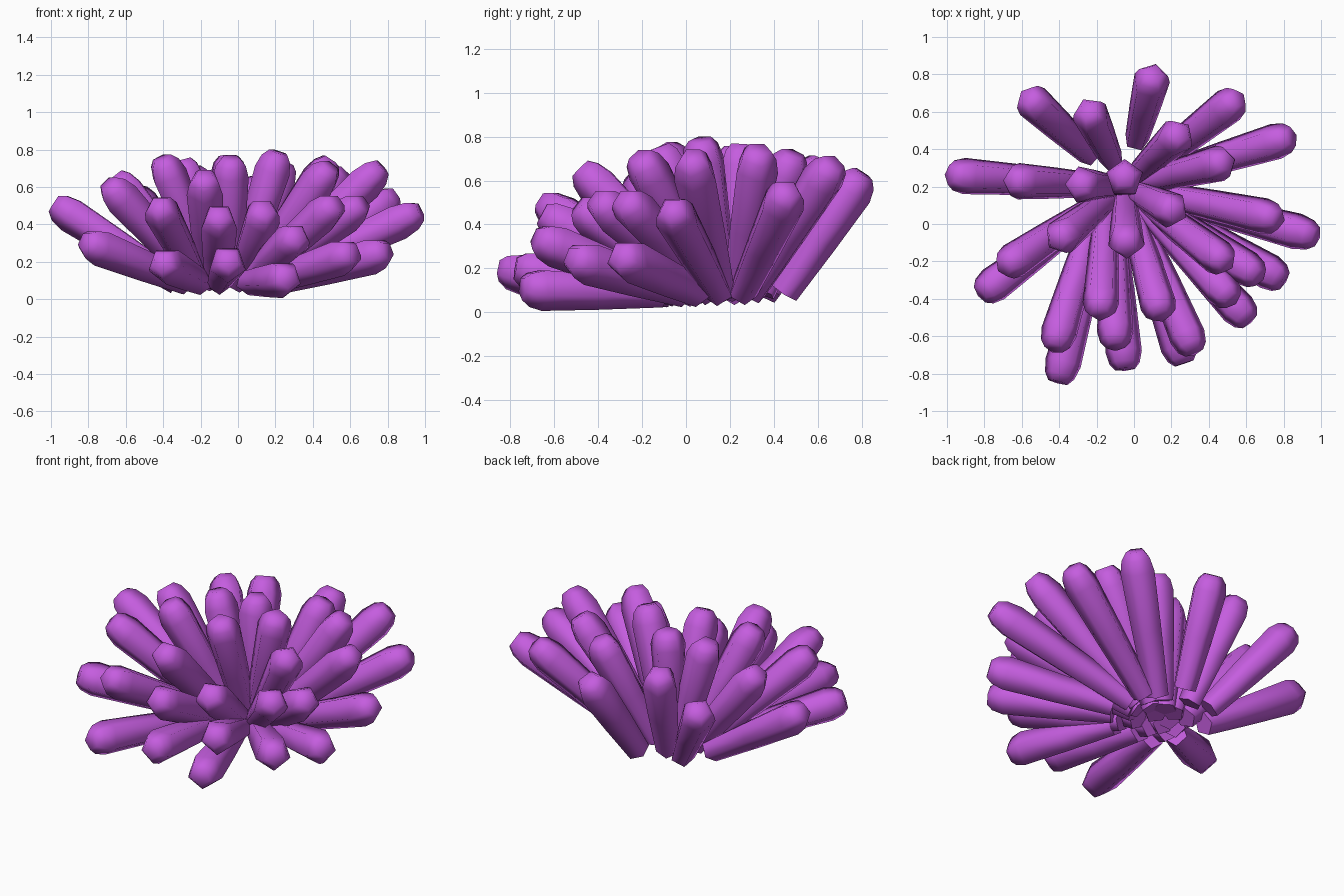
import bpy, bmesh, math
from mathutils import Vector

if "Cube" in bpy.data.objects:
    bpy.data.objects.remove(bpy.data.objects["Cube"])

purple = bpy.data.materials.new("purple")
purple.diffuse_color = (0.56, 0.11, 0.74, 1)
purple.use_nodes = True
purple.node_tree.nodes["Principled BSDF"].inputs["Base Color"].default_value = purple.diffuse_color

CENTRE = Vector((-0.05, 0.20, 0.08))   # where all stalks converge
SIDES = 5
# tip x, y, z and how far out from the centre (fraction) the root sits
TIPS = [
    (.10, .79, .61, .42), (-.56, .67, .56, .36), (-.24, .60, .67, .36),
    (.54, .66, .66, .22), (.24, .48, .70, .25), (.82, .46, .54, .22),
    (.48, .33, .72, .2), (-.05, .25, .74, .2), (-.96, .26, .50, .3),
    (-.64, .23, .64, .25), (-.29, .21, .72, .25), (-.40, -.08, .73, .25),
    (-.68, -.22, .60, .25), (-.80, -.36, .30, .3), (-.04, -.11, .73, .2),
    (.21, .07, .76, .2), (.75, .03, .69, .2), (.95, -.06, .46, .2),
    (.78, -.29, .25, .3), (.65, -.27, .50, .2), (.51, -.39, .50, .2),
    (.60, -.50, .24, .3), (.14, -.47, .47, .25), (-.18, -.46, .64, .2),
    (-.42, -.64, .49, .25), (-.40, -.82, .19, .3), (-.10, -.63, .44, .25),
    (-.05, -.75, .20, .3), (.31, -.66, .33, .28), (.26, -.72, .11, .33),
    (.48, -.20, .69, .2),
]
# front stalks whose roots sit off the radial line
ROOTS = {23: (-.15, .08), 24: (-.21, .04), 25: (-.20, -.08),
         26: (-.11, .02), 27: (-.10, -.07)}
# stalk profile: fraction of length, radius
PROFILE = [(0, .068), (.45, .088), (.86, .102), (.95, .085), (1, .055)]


def stalk(i, tip, spread):
    """Tapered five-sided stalk with a bevelled blunt tip."""
    root = CENTRE + (tip - CENTRE) * spread
    if i in ROOTS:
        root.x, root.y = ROOTS[i]
    root.z = CENTRE.z + 0.01
    axis = (tip - root).normalized()
    end = tip + axis * 0.027
    rot = axis.to_track_quat('Z', 'Y')
    bm = bmesh.new()
    rings = []
    for t, r in PROFILE:
        c = root.lerp(end, t)
        ring = []
        for k in range(SIDES):
            a = 2 * math.pi * k / SIDES - math.pi / 2   # one edge faces down
            ring.append(bm.verts.new(
                c + rot @ Vector((r * math.cos(a), r * math.sin(a), 0))))
        rings.append(ring)
    for a, b in zip(rings, rings[1:]):
        for k in range(SIDES):
            n = (k + 1) % SIDES
            bm.faces.new((a[k], a[n], b[n], b[k]))
    bm.faces.new(rings[0][::-1])
    bm.faces.new(rings[-1])
    mesh = bpy.data.meshes.new(f"stalk_{i:02d}")
    bm.to_mesh(mesh)
    bm.free()
    mesh.materials.append(purple)
    ob = bpy.data.objects.new(f"stalk_{i:02d}", mesh)
    bpy.context.collection.objects.link(ob)
    return ob


stalks = [stalk(i, Vector((x, y, z)), s) for i, (x, y, z, s) in enumerate(TIPS)]

# soften the long edges, keep the blunt ends crisp
for ob in stalks:
    ob.select_set(True)
bpy.context.view_layer.objects.active = stalks[0]
bpy.ops.object.shade_smooth_by_angle(angle=math.radians(74))
